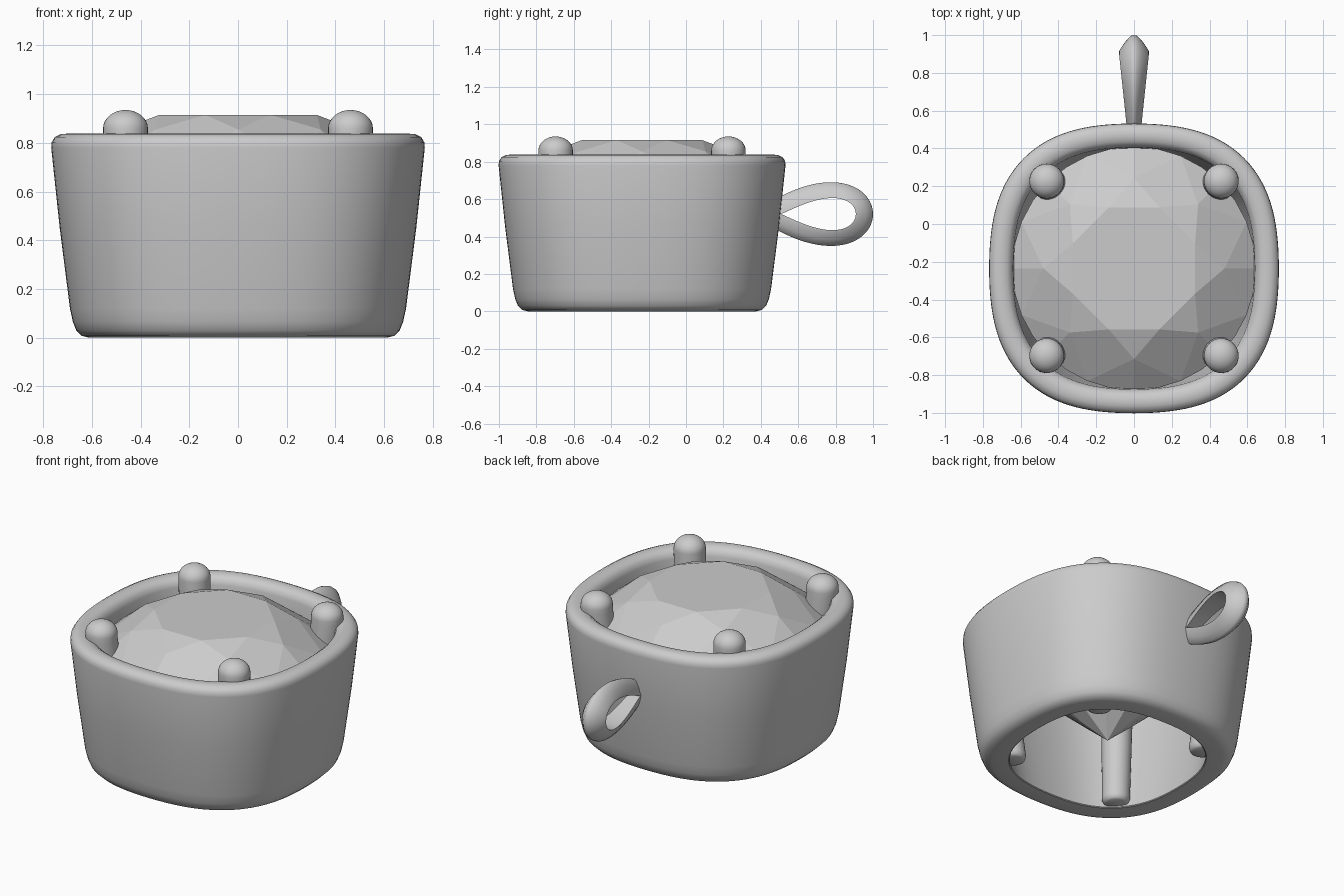
import bpy, bmesh
from math import sin, cos, pi, radians
from mathutils import Vector

if "Cube" in bpy.data.objects:
    bpy.data.objects.remove(bpy.data.objects["Cube"])

CY = -0.235  # centre of the setting along y


def finish(name, bm, smooth=None):
    bmesh.ops.recalc_face_normals(bm, faces=bm.faces)
    me = bpy.data.meshes.new(name)
    bm.to_mesh(me)
    bm.free()
    ob = bpy.data.objects.new(name, me)
    bpy.context.collection.objects.link(ob)
    if smooth:
        bpy.ops.object.select_all(action='DESELECT')
        ob.select_set(True)
        bpy.context.view_layer.objects.active = ob
        bpy.ops.object.shade_smooth_by_angle(angle=radians(smooth))
    return ob


def skin(bm, rings, closed=False):
    """Bridge equal-length rings of points with quads."""
    vs = [[bm.verts.new(p) for p in ring] for ring in rings]
    n = len(vs[0])
    for i in range(len(vs) if closed else len(vs) - 1):
        a, b = vs[i], vs[(i + 1) % len(vs)]
        for j in range(n):
            k = (j + 1) % n
            bm.faces.new((a[j], a[k], b[k], b[j]))
    return vs


# Cushion-shaped open cup: a closed wall profile swept round a soft square
def cushion(r, z, bulge=.076, seg=128):
    pts = []
    for i in range(seg):
        t = 2 * pi * i / seg
        k = r * (1 + bulge * (1 - cos(4 * t)) / 2)
        pts.append((k * cos(t), CY + k * sin(t), z))
    return pts


wall = [(.52, .004), (.525, 0), (.61, 0), (.642, .008), (.664, .03), (.678, .065),
        (.69, .12), (.732, .45), (.767, .78), (.765, .803), (.752, .824),
        (.728, .836), (.70, .838), (.672, .832), (.65, .815), (.64, .785),
        (.635, .70), (.58, .35)]
bm = bmesh.new()
skin(bm, [cushion(r, z) for r, z in wall], closed=True)
finish("cushion_setting", bm, 35)

# Brilliant-cut stone, flat facets
def ring(r, z, offset, count=8):
    return [Vector((r * cos(2 * pi * i / count + offset),
                    CY + r * sin(2 * pi * i / count + offset), z)) for i in range(count)]


bm = bmesh.new()
add = lambda pts: [bm.verts.new(p) for p in pts]
h = pi / 8
table = add(ring(.35, .915, h))
star = add(ring(.48, .855, 0))
top = add(ring(.645, .72, 0, 32))
low = add(ring(.645, .695, 0, 32))
pav = add(ring(.15, .25, 0))
tip = bm.verts.new((0, CY, .12))
bm.faces.new(table)
for i in range(8):
    j, g = (i + 1) % 8, 4 * i
    bm.faces.new((table[i - 1], star[i], table[i]))                # star facet
    bm.faces.new((table[i], star[i], top[g + 2], star[j]))         # crown kite
    bm.faces.new((tip, pav[i], low[g + 2], pav[j]))                # pavilion kite
    for s in (g - 2, g):                                           # half facets
        bm.faces.new((star[i], top[s], top[s + 1], top[s + 2]))
        bm.faces.new((pav[i], low[s], low[s + 1], low[s + 2]))
for s in range(32):                                                # girdle
    bm.faces.new((top[s - 1], low[s - 1], low[s], top[s]))
finish("faceted_stone", bm)

# Four leaning prongs with domed heads
prong = [(.001, 0.012), (.055, .014), (.07, .022), (.08, .045), (.092, .83), (.092, .86)]
prong += [(.092 * cos(a), .86 + .075 * sin(a)) for a in [pi / 2 * i / 8 for i in range(1, 8)]]
prong += [(.001, .935)]
for sx, side in ((-1, "left"), (1, "right")):
    for sy, end in ((-1, "front"), (1, "back")):
        rings = []
        for r, z in prong:
            d = .382 + .08 * min(z / .83, 1)
            rings.append([(sx * d + r * cos(2 * pi * i / 32),
                           CY + sy * d + r * sin(2 * pi * i / 32), z) for i in range(32)])
        bm = bmesh.new()
        vs = skin(bm, rings)
        bm.faces.new(vs[0])
        bm.faces.new(vs[-1])
        finish(f"{end}_{side}_prong", bm, 45)

# Teardrop hanging loop: flat inside, ridged outside, widening outward
def drop(t, c, a, b, m):
    return Vector((0, c + a * cos(t), .52 + b * sin(t) * abs(cos(t / 2)) ** m))


rings = []
for i in range(72):
    t = 2 * pi * i / 72
    inner = drop(t, .708, .2, .116, 1.2)
    outer = drop(t, .685, .315, .212, .8)
    w = .04 + .04 * min(max((inner.y - .53) / .38, 0), 1)
    section = [(-1, 0), (-.97, .12), (-.6, .6), (-.2, .96), (0, 1),
               (.2, .96), (.6, .6), (.97, .12), (1, 0)]
    rings.append([inner.lerp(outer, f) + Vector((s * w, 0, 0)) for s, f in section])
bm = bmesh.new()
skin(bm, rings, closed=True)
finish("hanging_loop", bm, 40)
